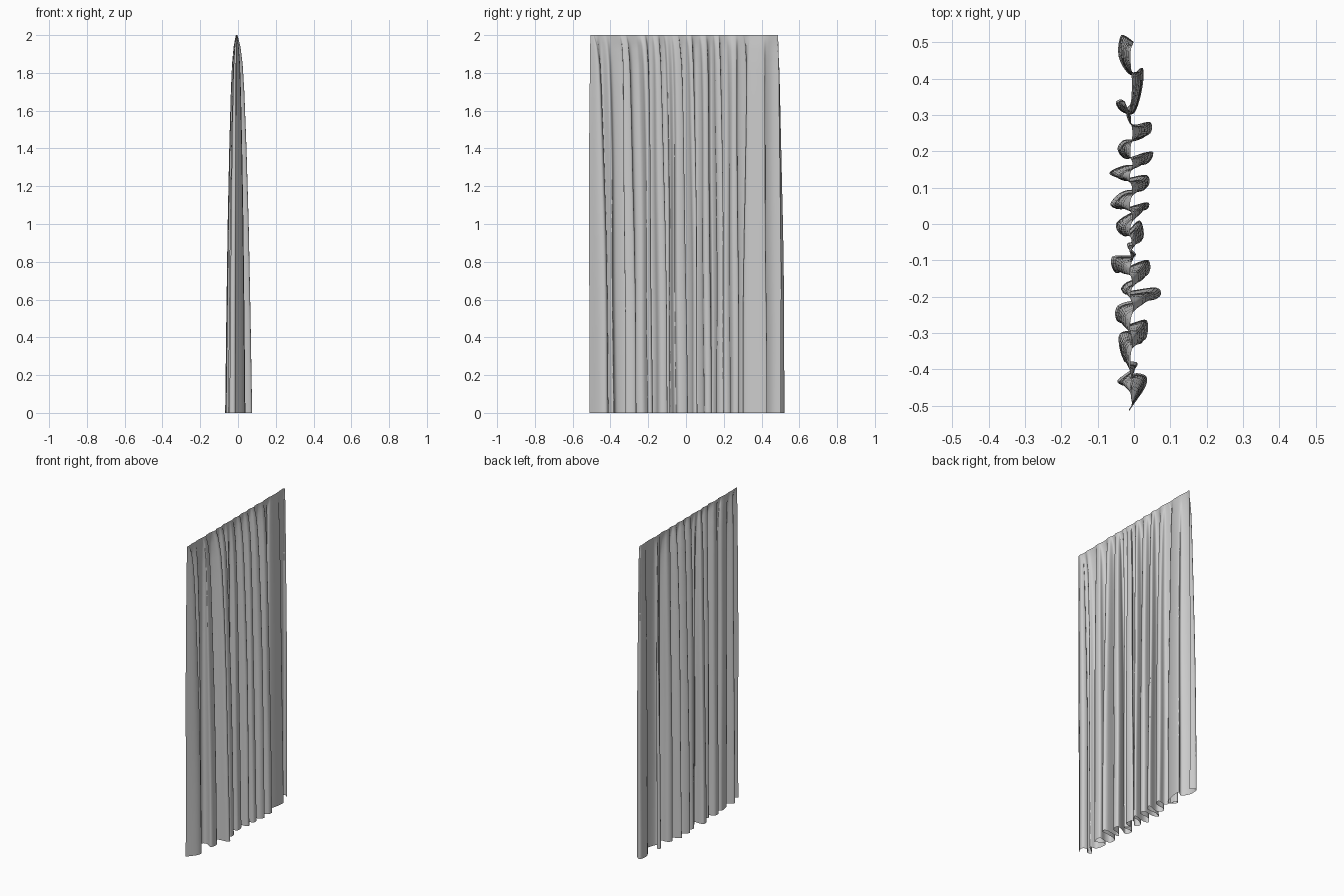
import bpy, bmesh, math
from mathutils import Vector

if "Cube" in bpy.data.objects:
    bpy.data.objects.remove(bpy.data.objects["Cube"])

# Plan of the folds at the hem (x, y), from the +y edge to the -y edge
HEM = [(0, .5), (-.035, .52), (-.042, .46), (-.01, .41), (.024, .43), (.022, .37), (.0, .305),
       (-.035, .31), (-.05, .335), (-.03, .34), (-.018, .29), (.0, .27), (.045, .28), (.045, .25),
       (.01, .235), (-.03, .23), (-.045, .205), (-.02, .18), (.05, .2), (.035, .165),
       (-.03, .16), (-.068, .14), (-.03, .125), (.035, .135), (.035, .1),
       (-.03, .09), (-.065, .055), (-.035, .042), (.035, .06), (.035, .04),
       (-.01, .03), (-.05, .0), (-.03, -.03), (.015, .01), (.025, -.04), (-.02, -.055),
       (.005, -.085), (-.06, -.09), (-.05, -.135), (.0, -.11), (.04, -.1), (.038, -.14),
       (-.02, -.16), (-.03, -.185), (.06, -.175), (.07, -.2), (.01, -.208),
       (-.045, -.225), (-.048, -.265), (-.015, -.275), (.035, -.265), (.03, -.32), (-.015, -.295),
       (-.042, -.31), (-.03, -.37), (.01, -.385), (-.045, -.43), (-.02, -.443),
       (.0, -.412), (.034, -.42), (.028, -.455), (-.015, -.512)]
# Fold depth against height
DEPTH = [(0, 1), (.5, .9), (1, .78), (1.4, .64), (1.7, .5), (1.85, .39), (1.94, .25), (2, .06)]
STEPS, WINDOW = 5, 14


def smooth_path(pts, steps):
    """Catmull-Rom curve through the points."""
    p = [Vector(q) for q in pts]
    p = [p[0]] + p + [p[-1]]
    out = []
    for i in range(1, len(p) - 2):
        a, b, c, d = p[i - 1:i + 3]
        for k in range(steps):
            t = k / steps
            out.append(.5 * (2 * b + (c - a) * t + (2 * a - 5 * b + 4 * c - d) * t * t
                             + (3 * b - a - 3 * c + d) * t ** 3))
    return out + [p[-1]]


def fold_depth(z):
    for (z0, d0), (z1, d1) in zip(DEPTH, DEPTH[1:]):
        if z <= z1:
            return d0 + (d1 - d0) * (z - z0) / (z1 - z0)
    return DEPTH[-1][1]


path = smooth_path(HEM, STEPS)
n = len(path)

# Gathered top edge: averaged path stretched to the rod width
avg = []
for i in range(n):
    part = path[max(0, i - WINDOW):i + WINDOW + 1]
    avg.append(sum(q.y for q in part) / len(part))
top_y = [-.505 + (a - avg[-1]) * .99 / (avg[0] - avg[-1]) for a in avg]

# Curtain cloth: rows of the fold plan, shallower towards the top
heights = [2 * math.sin(math.pi / 2 * r / 40) for r in range(41)]
bm = bmesh.new()
rows = []
for z in heights:
    d = fold_depth(z)
    spread = d ** .8
    row = []
    for i, q in enumerate(path):
        sway = .004 * math.sin(i * .13 + z * 2.2) * math.sin(math.pi * z / 2)
        x = -.008 + (q.x + .008) * d
        y = top_y[i] + (q.y - top_y[i]) * spread + sway
        row.append(bm.verts.new((x, y, z)))
    rows.append(row)
for lo, hi in zip(rows, rows[1:]):
    for i in range(n - 1):
        bm.faces.new((lo[i + 1], lo[i], hi[i], hi[i + 1]))
bmesh.ops.recalc_face_normals(bm, faces=bm.faces)
mesh = bpy.data.meshes.new("curtain")
bm.to_mesh(mesh)
bm.free()
mesh.shade_smooth()
curtain = bpy.data.objects.new("curtain", mesh)
bpy.context.collection.objects.link(curtain)
